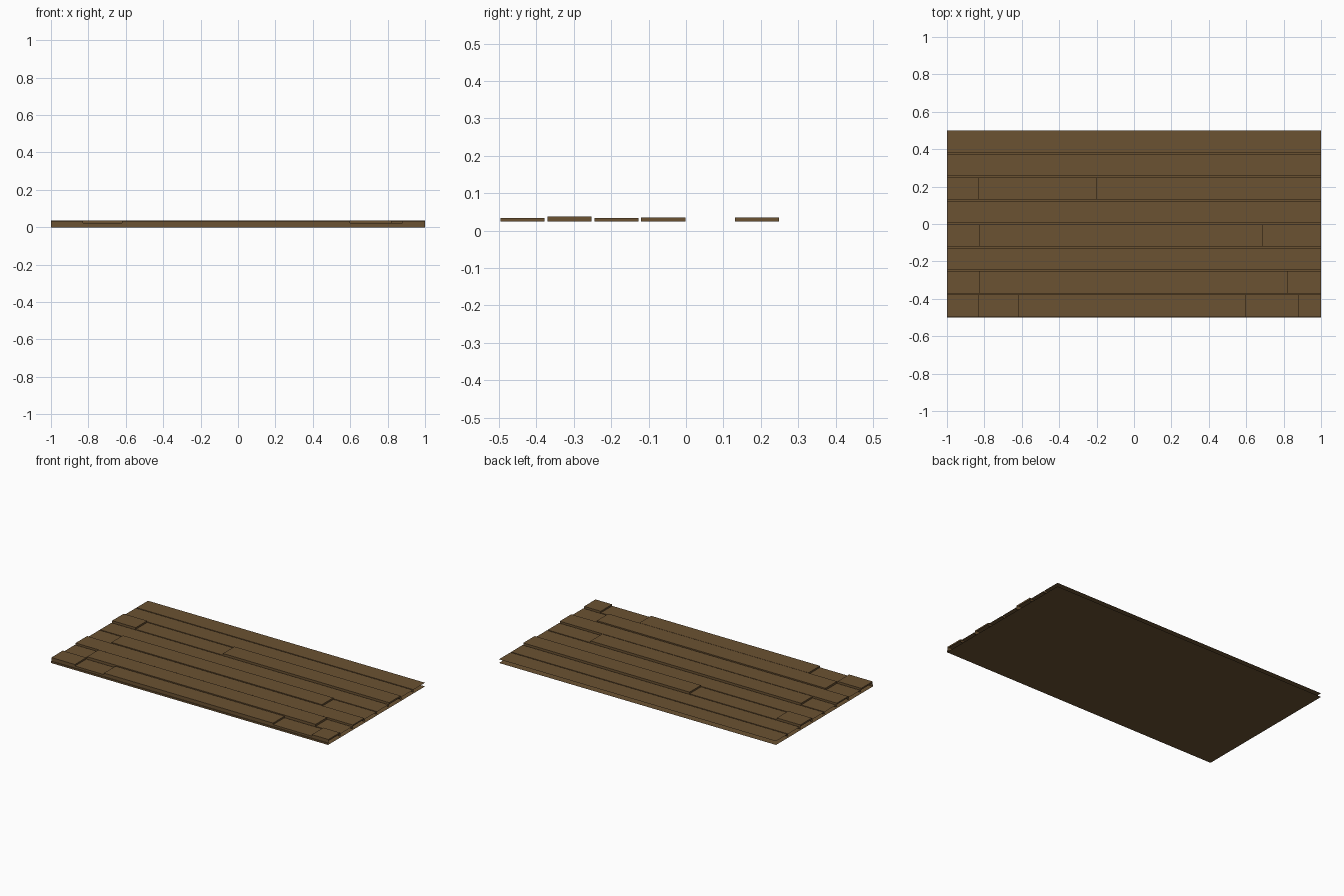
import bpy, bmesh

if "Cube" in bpy.data.objects:
    bpy.data.objects.remove(bpy.data.objects["Cube"])

LOW, GROOVE = 0.024, 0.011          # flush board level, groove floor level
PITCH, WIDTH, START = 0.1254, 0.1182, -0.496

wood = bpy.data.materials.new("brown_wood")
wood.diffuse_color = (0.147, 0.084, 0.032, 1)
wood.use_nodes = True
wood.node_tree.nodes["Principled BSDF"].inputs["Base Color"].default_value = wood.diffuse_color


def sheet(name, quads):
    """Make an object from a list of four-corner faces."""
    bm = bmesh.new()
    for q in quads:
        bm.faces.new([bm.verts.new(c) for c in q])
    bmesh.ops.remove_doubles(bm, verts=bm.verts, dist=1e-5)
    me = bpy.data.meshes.new(name)
    bm.to_mesh(me)
    bm.free()
    me.materials.append(wood)
    ob = bpy.data.objects.new(name, me)
    bpy.context.collection.objects.link(ob)


def flat(x0, x1, y0, y1, z):
    return [(x0, y0, z), (x1, y0, z), (x1, y1, z), (x0, y1, z)]


def wall_y(x0, x1, y, z0, z1, front=True):
    q = [(x0, y, z0), (x1, y, z0), (x1, y, z1), (x0, y, z1)]
    return q if front else q[::-1]


def wall_x(x, y0, y1, z0, z1, right=True):
    q = [(x, y0, z0), (x, y1, z0), (x, y1, z1), (x, y0, z1)]
    return q if right else q[::-1]


# Rows front to back: raised height, joints along x, whether the first board is raised
rows = [
    (0.034, [-0.83, -0.62, 0.6, 0.88], True),
    (0.037, [-0.83, 0.82], False),
    (0.033, [], True),
    (0.035, [-0.83, 0.69], False),
    (0.035, [], False),
    (0.035, [-0.83, -0.2], True),
    (0.035, [], False),
    (0.035, [], False),
]

# Board rows: alternating flush and raised boards, with grooves between rows
prev_y = -0.5
for i, (top, joints, raised) in enumerate(rows):
    y0 = START + i * PITCH
    y1 = min(y0 + WIDTH, 0.5)
    quads = [flat(-1, 1, prev_y, y0, GROOVE), wall_y(-1, 1, y0, GROOVE, LOW)]
    if i < len(rows) - 1:
        quads.append(wall_y(-1, 1, y1, GROOVE, LOW, False))
    xs = [-1] + joints + [1]
    for x0, x1 in zip(xs, xs[1:]):
        quads.append(flat(x0, x1, y0, y1, top if raised else LOW))
        if raised:
            quads += [wall_y(x0, x1, y0, LOW, top),
                      wall_y(x0, x1, y1, LOW, top, False),
                      wall_x(x0, y0, y1, LOW, top, False),
                      wall_x(x1, y0, y1, LOW, top)]
        raised = not raised
    sheet(f"board_row_{i + 1}", quads)
    prev_y = y1

# Front lip and flat underside; ends and back stay open
sheet("front_lip", [wall_y(-1, 1, -0.5, 0, GROOVE)])
sheet("underside", [flat(-1, 1, -0.5, 0.5, 0)[::-1]])
